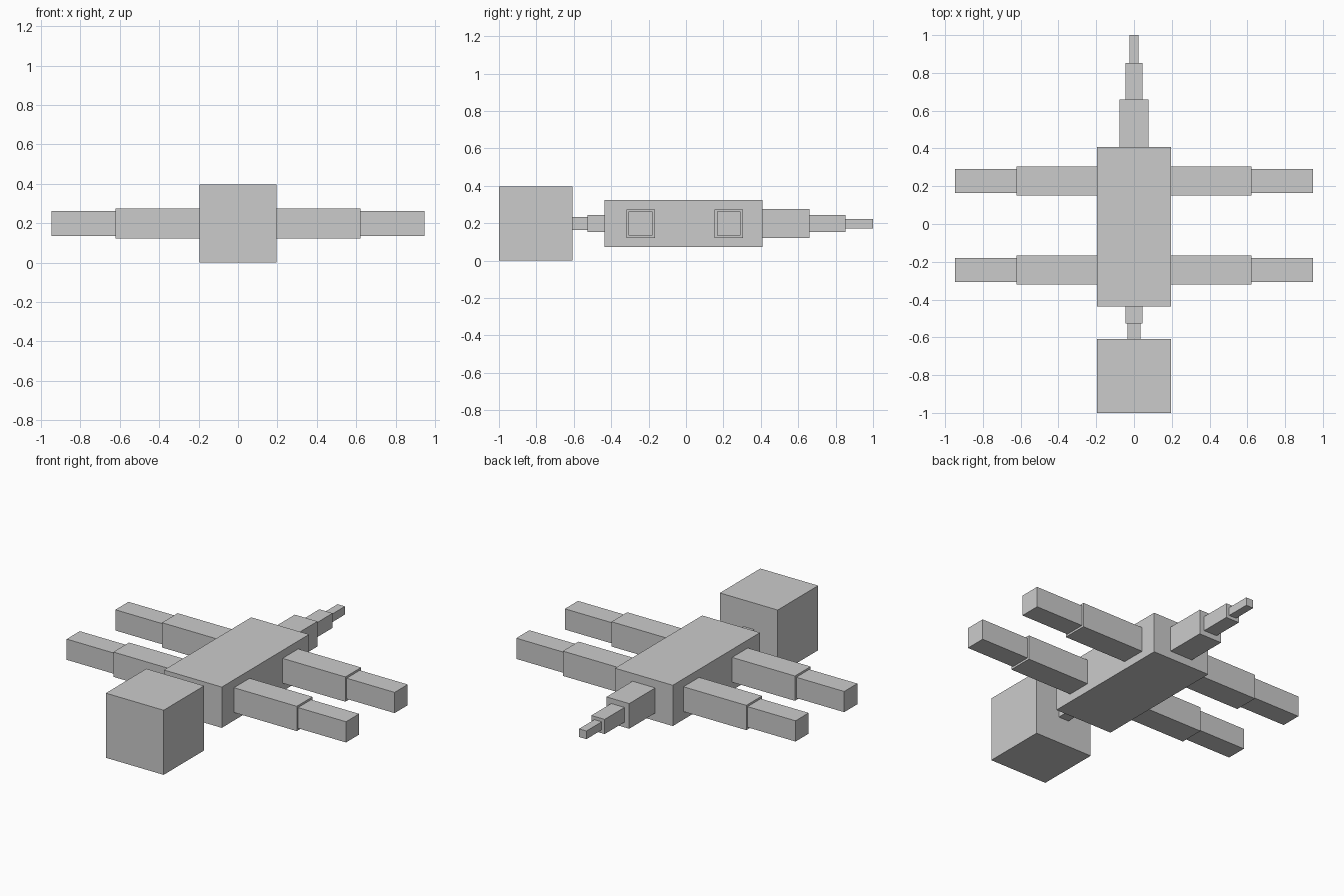
import bpy

if "Cube" in bpy.data.objects:
    bpy.data.objects.remove(bpy.data.objects["Cube"])

Z = 0.198  # shared centre height of all parts


def block(name, x, y, height):
    """Box spanning x and y ranges, centred on height Z."""
    bpy.ops.mesh.primitive_cube_add(size=1, location=(sum(x) / 2, sum(y) / 2, Z))
    ob = bpy.context.object
    ob.name = name
    ob.scale = (x[1] - x[0], y[1] - y[0], height)
    bpy.ops.object.transform_apply(location=False, rotation=False, scale=True)
    return ob


# Head, neck, body and tapering tail: name, y start, y end, width, height
spine = [
    ("head", -1.0, -0.608, 0.392, 0.396),
    ("neck_front", -0.608, -0.527, 0.07, 0.07),
    ("neck_back", -0.527, -0.437, 0.09, 0.09),
    ("body", -0.437, 0.408, 0.392, 0.25),
    ("tail_base", 0.408, 0.66, 0.154, 0.154),
    ("tail_middle", 0.66, 0.852, 0.09, 0.09),
    ("tail_tip", 0.852, 1.0, 0.05, 0.05),
]
for name, y0, y1, w, h in spine:
    block(name, (-w / 2, w / 2), (y0, y1), h)

# Two-segment legs sticking out sideways
for end, yc in (("front", -0.243), ("back", 0.228)):
    for side, s in (("left", -1), ("right", 1)):
        for part, x0, x1, t in (("upper", 0.196, 0.622, 0.152),
                                ("lower", 0.622, 0.947, 0.127)):
            block(f"{end}_{side}_{part}_leg", sorted((s * x0, s * x1)),
                  (yc - t / 2, yc + t / 2), t)
